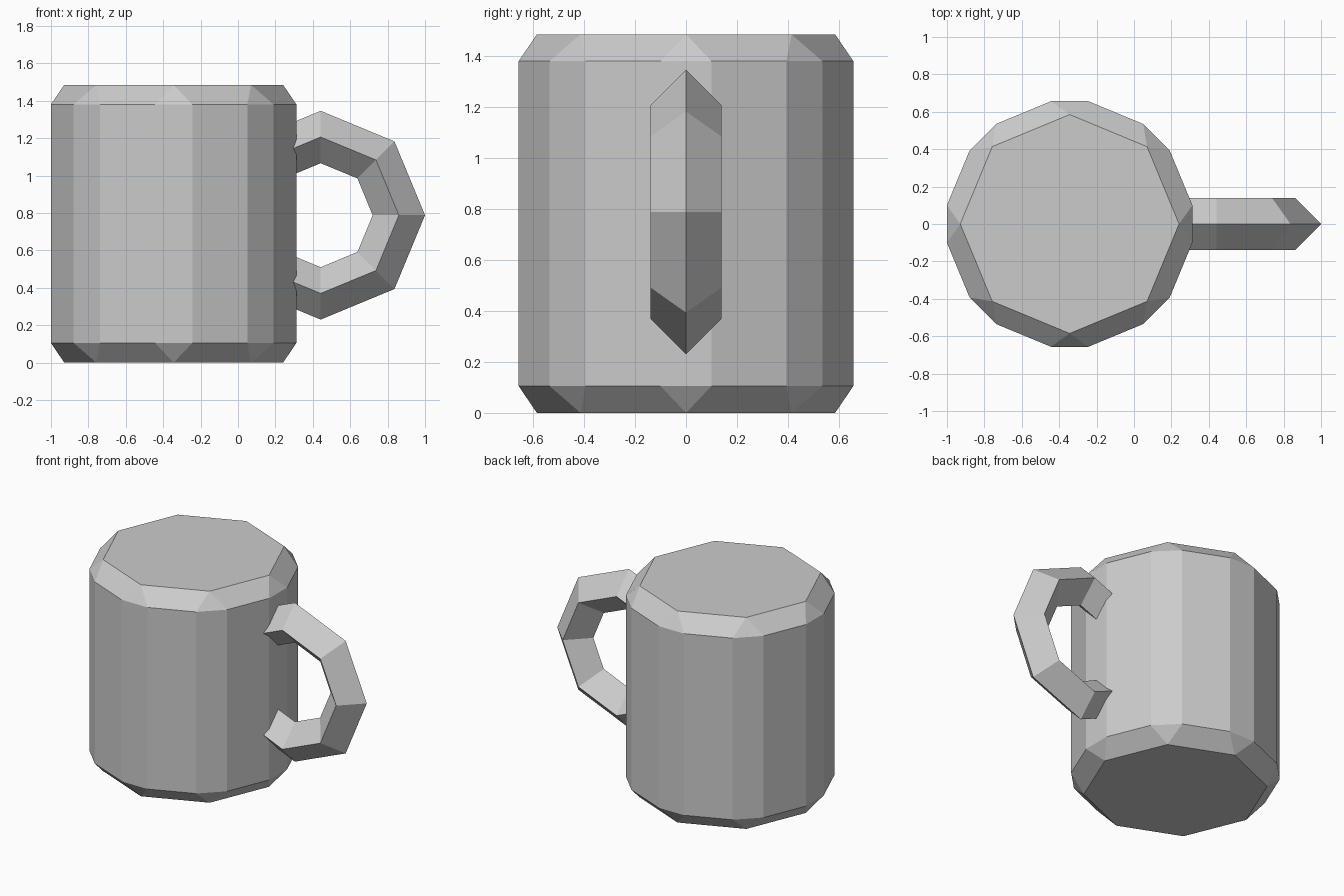
import bpy, bmesh
from math import sin, cos, radians

if "Cube" in bpy.data.objects:
    bpy.data.objects.remove(bpy.data.objects["Cube"])


def make_object(name, bm):
    bmesh.ops.recalc_face_normals(bm, faces=bm.faces)
    mesh = bpy.data.meshes.new(name)
    bm.to_mesh(mesh)
    bm.free()
    obj = bpy.data.objects.new(name, mesh)
    bpy.context.collection.objects.link(obj)
    return obj


# Mug body: eight-sided solid with every corner and rim chamfered
CX, CAP_R, WALL_R, SPREAD = -0.344, 0.585, 0.664, 8.65
HEIGHT, CHAMFER = 1.485, 0.105
bm = bmesh.new()


def ring(radius, z, angles):
    return [bm.verts.new((CX + radius * cos(radians(a)), radius * sin(radians(a)), z))
            for a in angles]


octagon = [45 * i for i in range(8)]
pairs = [a + s for a in octagon for s in (-SPREAD, SPREAD)]
walls = []
for cap_z, wall_z in ((0, CHAMFER), (HEIGHT, HEIGHT - CHAMFER)):
    cap = ring(CAP_R, cap_z, octagon)
    wall = ring(WALL_R, wall_z, pairs)
    walls.append(wall)
    bm.faces.new(cap)
    for i in range(8):
        j = (i + 1) % 8
        bm.faces.new((cap[i], wall[2 * i], wall[2 * i + 1]))
        bm.faces.new((cap[i], wall[2 * i + 1], wall[2 * j], cap[j]))
low, high = walls
for i in range(16):
    j = (i + 1) % 16
    bm.faces.new((low[i], low[j], high[j], high[i]))
make_object("mug_body", bm)

# Handle: diamond section swept round an arc, with both ends sunk in the body
HX, HZ, MAJOR, MINOR = 0.442, 0.788, 0.418, 0.14
bm = bmesh.new()
sections = []
for a in range(-135, 136, 45):
    t = radians(a)
    section = []
    for k in range(4):
        p = radians(90 * k)
        r = MAJOR + MINOR * cos(p)
        section.append(bm.verts.new((HX + r * cos(t), MINOR * sin(p), HZ + r * sin(t))))
    sections.append(section)
for s, n in zip(sections, sections[1:]):
    for k in range(4):
        m = (k + 1) % 4
        bm.faces.new((s[k], s[m], n[m], n[k]))
bm.faces.new(sections[0])
bm.faces.new(sections[-1])
make_object("handle", bm)
